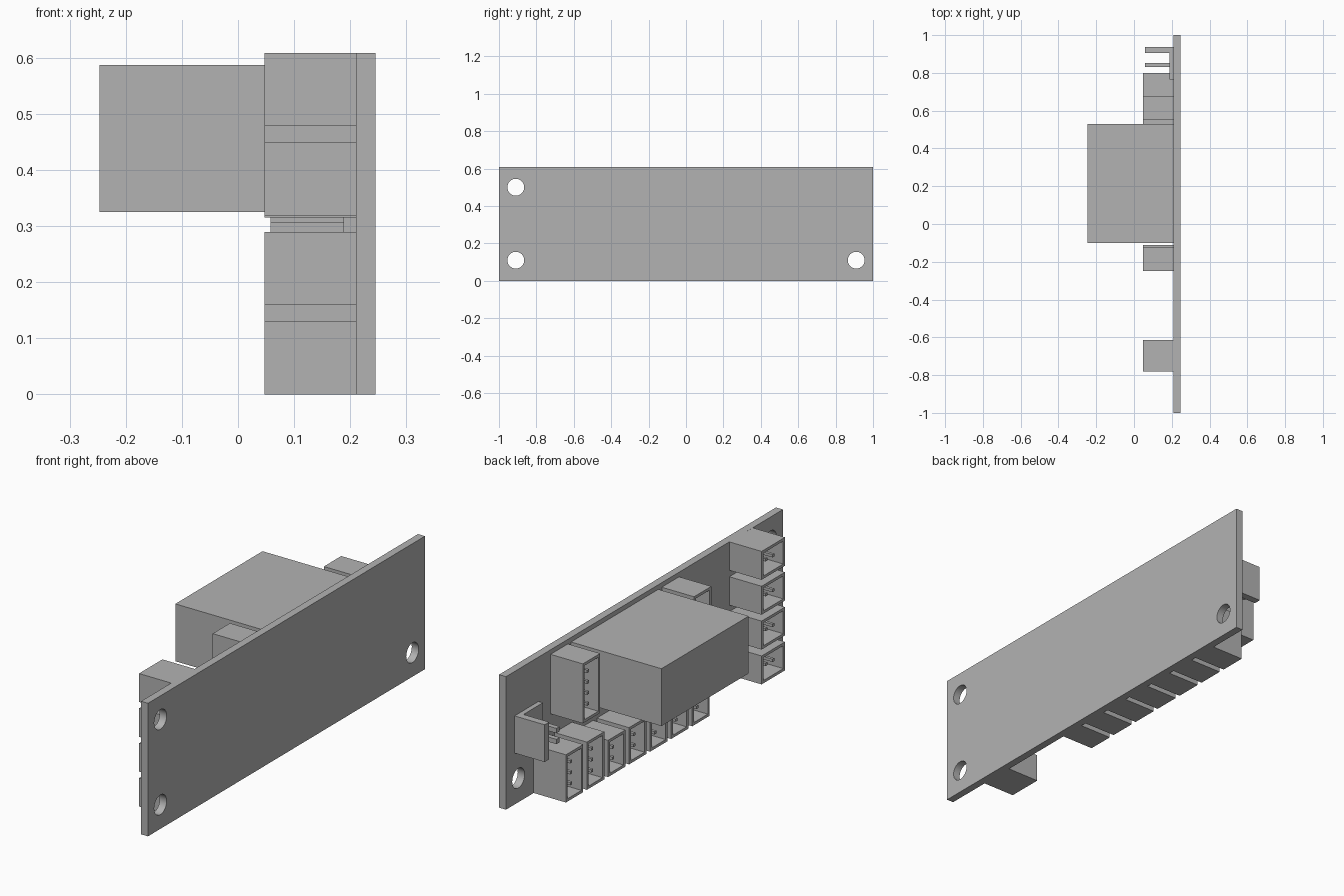
import bpy, bmesh, math
from mathutils import Vector

cube = bpy.data.objects.get("Cube")
if cube:
    bpy.data.objects.remove(cube, do_unlink=True)

grey = bpy.data.materials.new("plain grey")
grey.use_nodes = True
GREY = (0.45, 0.45, 0.45, 1)
grey.diffuse_color = GREY
grey.node_tree.nodes["Principled BSDF"].inputs["Base Color"].default_value = GREY

BOARD = 0.21    # component side of the board
MOUTH = 0.047   # open end of the sockets
PITCH = 0.05    # pin spacing
WALL = 0.018


def add_box(bm, x, y, z):
    """Box spanning the (low, high) pairs; returns its faces."""
    lo, hi = (Vector(c) for c in zip(x, y, z))
    verts = bmesh.ops.create_cube(bm, size=1)["verts"]
    for v in verts:
        v.co = Vector((lo[i] + (v.co[i] + 0.5) * (hi[i] - lo[i]) for i in range(3)))
    return list({f for v in verts for f in v.link_faces})


def finish(name, bm):
    bm.normal_update()
    mesh = bpy.data.meshes.new(name)
    bm.to_mesh(mesh)
    bm.free()
    mesh.materials.append(grey)
    obj = bpy.data.objects.new(name, mesh)
    bpy.context.collection.objects.link(obj)
    return obj


def box(name, x, y, z):
    bm = bmesh.new()
    add_box(bm, x, y, z)
    return finish(name, bm)


def socket(name, y, z, pins, along):
    """Open housing facing -x with a row of pins along axis 1 (y) or 2 (z)."""
    bm = bmesh.new()
    faces = add_box(bm, (MOUTH, BOARD), y, z)
    bm.normal_update()
    mouth = [f for f in faces if f.normal.x < -0.9]
    bmesh.ops.inset_individual(bm, faces=mouth, thickness=WALL)
    bmesh.ops.inset_individual(bm, faces=mouth, thickness=0, depth=-0.14)
    for i in range(pins):
        c = [0, sum(y) / 2, sum(z) / 2]
        c[along] += (i - (pins - 1) / 2) * PITCH
        r = 0.0065
        add_box(bm, (0.064, 0.19), (c[1] - r, c[1] + r), (c[2] - r, c[2] + r))
    return finish(name, bm)


# Board with four mounting holes
board = box("board", (BOARD, 0.245), (-1, 1), (0, 0.608))
bm = bmesh.new()
for y in (-0.91, 0.91):
    for z in (0.11, 0.50):
        made = bmesh.ops.create_cone(bm, cap_ends=True, segments=40,
                                     radius1=0.045, radius2=0.045, depth=0.2)["verts"]
        for v in made:
            v.co = Vector((v.co.z + 0.23, v.co.y + y, v.co.x + z))
bmesh.ops.recalc_face_normals(bm, faces=bm.faces[:])
cutter = finish("hole_cutter", bm)
cutter.hide_render = True
mod = board.modifiers.new("holes", 'BOOLEAN')
mod.operation = 'DIFFERENCE'
mod.solver = 'EXACT'
mod.object = cutter
bpy.ops.object.select_all(action='DESELECT')
bpy.context.view_layer.objects.active = board
board.select_set(True)
bpy.ops.object.modifier_apply(modifier="holes")
bpy.data.objects.remove(cutter, do_unlink=True)
bpy.ops.object.shade_smooth_by_angle(angle=math.radians(30))

# Large module block
box("module_block", (-0.247, BOARD), (-0.1, 0.53), (0.325, 0.587))

# Stack of two-pin sockets at the far end
for i in range(4):
    z = i * 0.1593
    socket(f"end_socket_{i + 1}", (-0.782, -0.613), (z, z + 0.13), 2, 1)

# Row of sockets along the lower edge, the first two with three pins
for i in range(7):
    y = 0.80 - i * 0.152
    pins = 3 if i < 2 else 2
    socket(f"lower_socket_{i + 1}", (y - 0.125, y), (0, 0.068 + pins * PITCH), pins, 2)

# Four-pin sockets on both sides of the block
for i, y in enumerate((0.553, -0.25)):
    socket(f"tall_socket_{i + 1}", (y, y + 0.125), (0.315, 0.587), 4, 2)

# Angled pin header: base, locking tab and two pins
header_z = (0.235, 0.405)
box("header_base", (0.188, BOARD), (0.765, 0.938), header_z)
box("header_tab", (0.058, 0.188), (0.905, 0.938), header_z)
for i, z in enumerate((0.295, 0.345)):
    box(f"header_pin_{i + 1}", (0.058, 0.188), (0.83, 0.853), (z - 0.011, z + 0.011))
